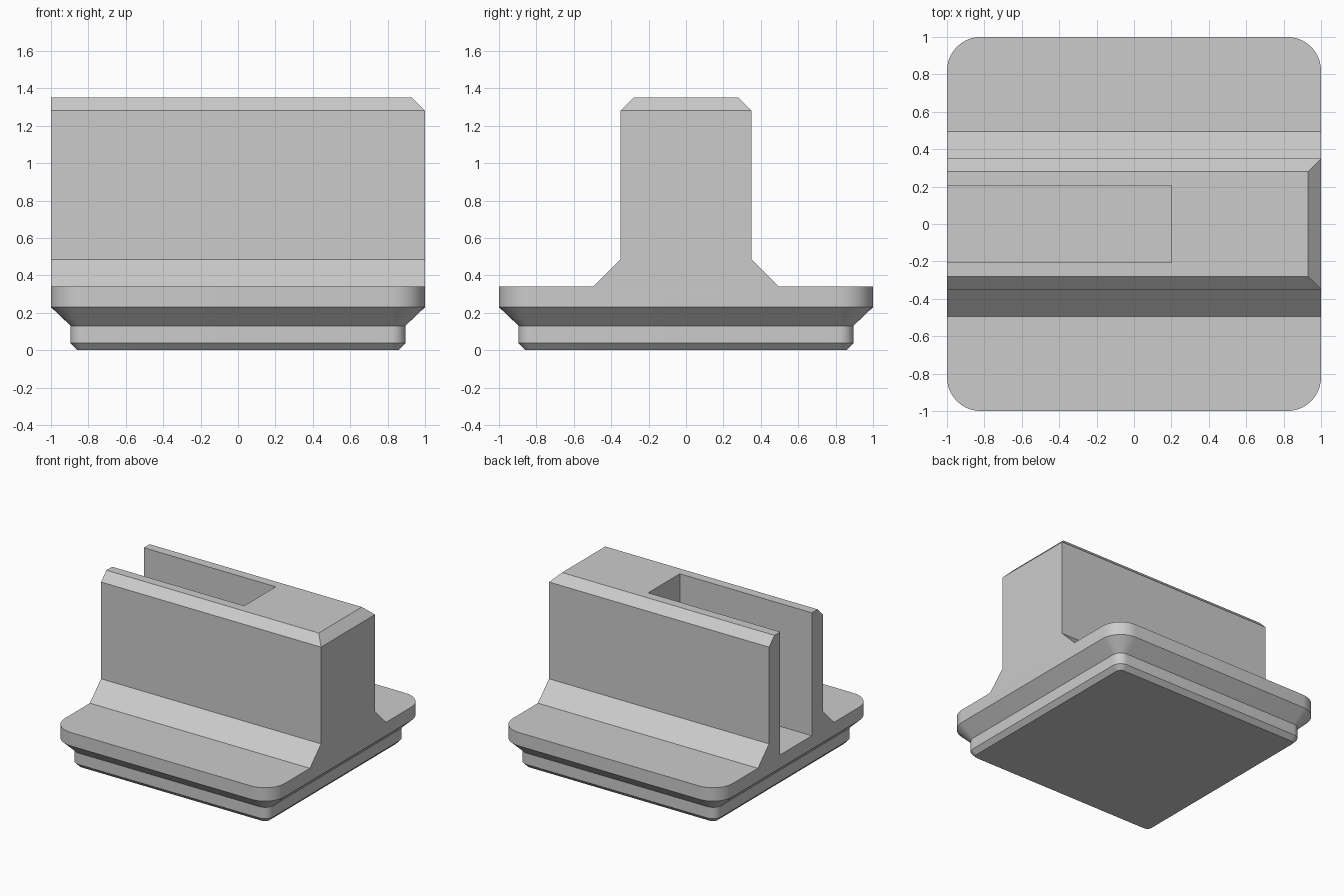
import bpy
import bmesh
from math import pi, cos, sin, radians
from mathutils import Vector

cube = bpy.data.objects.get("Cube")
if cube:
    bpy.data.objects.remove(cube, do_unlink=True)

# Single plain grey
grey = bpy.data.materials.new("plain_grey")
grey.use_nodes = True
colour = (0.6, 0.6, 0.6, 1)
grey.diffuse_color = colour
grey.node_tree.nodes["Principled BSDF"].inputs["Base Color"].default_value = colour

PLATE_TOP, TOP = 0.34, 1.35
STEM, CHAMFER, FILLET = 0.35, 0.07, 0.145


def make_object(name, bm):
    bmesh.ops.recalc_face_normals(bm, faces=bm.faces[:])
    mesh = bpy.data.meshes.new(name)
    bm.to_mesh(mesh)
    bm.free()
    mesh.materials.append(grey)
    obj = bpy.data.objects.new(name, mesh)
    bpy.context.collection.objects.link(obj)
    return obj


def combine(target, tool, operation):
    """Apply a boolean and discard the tool object."""
    mod = target.modifiers.new(operation.title(), "BOOLEAN")
    mod.operation, mod.object, mod.solver = operation, tool, "EXACT"
    bpy.ops.object.select_all(action="DESELECT")
    bpy.context.view_layer.objects.active = target
    target.select_set(True)
    bpy.ops.object.modifier_apply(modifier=mod.name)
    bpy.data.objects.remove(tool, do_unlink=True)


def rounded_ring(bm, half, z, steps=10):
    """Square ring whose corner arcs share the same centres at every level."""
    centre = 0.82
    radius = half - centre
    ring = []
    for corner in range(4):
        middle = corner * pi / 2 + pi / 4
        cx = centre if cos(middle) > 0 else -centre
        cy = centre if sin(middle) > 0 else -centre
        for i in range(steps + 1):
            a = corner * pi / 2 + i / steps * pi / 2
            ring.append(bm.verts.new((cx + radius * cos(a), cy + radius * sin(a), z)))
    return ring


# Base plate: stepped, rounded square
bm = bmesh.new()
levels = [(0.86, 0), (0.895, 0.037), (0.895, 0.13), (1, 0.23), (1, PLATE_TOP)]
rings = [rounded_ring(bm, half, z) for half, z in levels]
for low, high in zip(rings, rings[1:]):
    for i in range(len(low)):
        j = (i + 1) % len(low)
        bm.faces.new((low[i], low[j], high[j], high[i]))
bm.faces.new(rings[0])
bm.faces.new(rings[-1])
base = make_object("slotted_base", bm)

# Upright block: flared foot and chamfered top, extruded along x
side = [(STEM + FILLET, PLATE_TOP), (STEM, PLATE_TOP + FILLET),
        (STEM, TOP - CHAMFER), (STEM - CHAMFER, TOP)]
profile = side + [(-y, z) for y, z in reversed(side)]
bm = bmesh.new()
face = bm.faces.new([bm.verts.new((-1, y, z)) for y, z in profile])
grown = bmesh.ops.extrude_face_region(bm, geom=[face])["geom"]
bmesh.ops.translate(bm, vec=(2, 0, 0),
                    verts=[g for g in grown if isinstance(g, bmesh.types.BMVert)])
# Chamfer on the closed end
bmesh.ops.bisect_plane(bm, geom=bm.verts[:] + bm.edges[:] + bm.faces[:], dist=1e-5,
                       plane_co=Vector((1, 0, TOP - CHAMFER)),
                       plane_no=Vector((1, 0, 1)), clear_outer=True)
bmesh.ops.holes_fill(bm, edges=[e for e in bm.edges if e.is_boundary], sides=0)
block = make_object("upright_block", bm)

# Slot, open at the top and at one end
bm = bmesh.new()
bmesh.ops.create_cube(bm, size=1)
bmesh.ops.scale(bm, vec=(1.4, 0.41, 1.5), verts=bm.verts)
bmesh.ops.translate(bm, vec=(-0.5, 0, 0.95), verts=bm.verts)
cutter = make_object("slot_cutter", bm)
cutter.hide_render = True

combine(block, cutter, "DIFFERENCE")
combine(base, block, "UNION")

# Merge coplanar faces and keep the edges crisp
bm = bmesh.new()
bm.from_mesh(base.data)
bmesh.ops.remove_doubles(bm, verts=bm.verts, dist=1e-5)
bmesh.ops.dissolve_limit(bm, angle_limit=radians(0.5), verts=bm.verts[:], edges=bm.edges[:])
bm.to_mesh(base.data)
bm.free()
bpy.ops.object.shade_smooth_by_angle(angle=radians(30))
